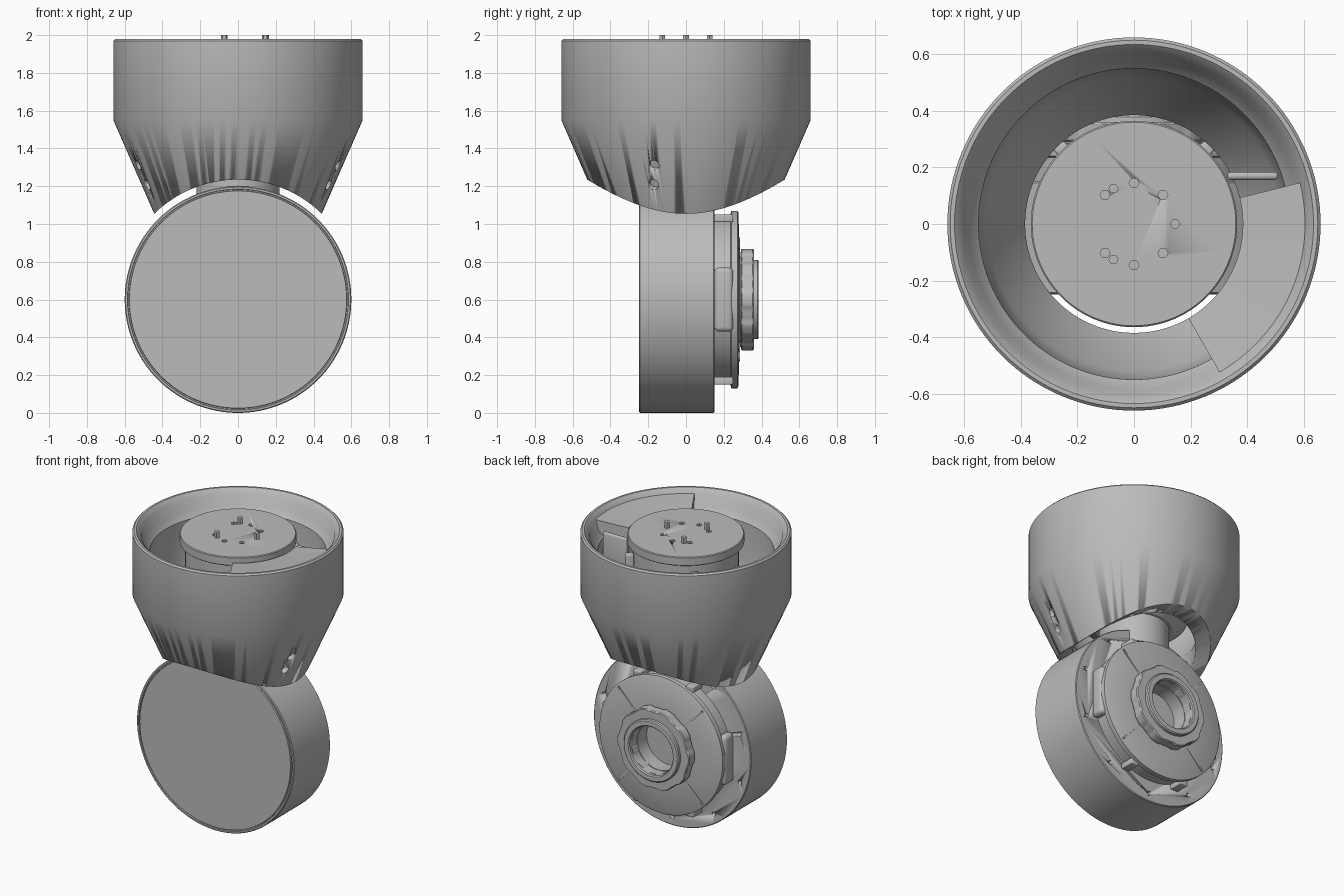
import bpy, bmesh
from math import cos, sin, pi, radians
from mathutils import Matrix, Vector

if "Cube" in bpy.data.objects:
    bpy.data.objects.remove(bpy.data.objects["Cube"])

grey = bpy.data.materials.new("plain grey")
grey.use_nodes = True
grey.diffuse_color = (0.5, 0.5, 0.5, 1)
grey.node_tree.nodes["Principled BSDF"].inputs["Base Color"].default_value = (0.5, 0.5, 0.5, 1)

AXLE = Vector((0, 0, 0.6))
TO_Y = Matrix.Translation(AXLE) @ Matrix.Rotation(-pi / 2, 4, 'X')  # lathe height becomes +y


def finish(bm, name, matrix=Matrix()):
    bmesh.ops.transform(bm, matrix=matrix, verts=bm.verts)
    bmesh.ops.recalc_face_normals(bm, faces=bm.faces)
    me = bpy.data.meshes.new(name)
    bm.to_mesh(me)
    bm.free()
    ob = bpy.data.objects.new(name, me)
    bpy.context.collection.objects.link(ob)
    me.materials.append(grey)
    bpy.ops.object.select_all(action='DESELECT')
    ob.select_set(True)
    bpy.context.view_layer.objects.active = ob
    bpy.ops.object.shade_smooth_by_angle(angle=radians(30))
    return ob


def lathe(name, profile, matrix=Matrix(), steps=96, ring=False, start=0, end=360, lobe=None):
    """Spin (radius, height) points; ring closes the section, lobe scales radius by angle."""
    bm = bmesh.new()
    full = end - start == 360
    count = steps if full else steps + 1
    rows = []
    for i in range(count):
        a = radians(start + (end - start) * i / steps)
        k = lobe(a) if lobe else 1
        rows.append([bm.verts.new((r * k * cos(a), r * k * sin(a), h)) for r, h in profile])
    n = len(profile)
    for i in range(steps):
        p, q = rows[i], rows[(i + 1) % count]
        for j in range(n if ring else n - 1):
            j2 = (j + 1) % n
            bm.faces.new((p[j], q[j], q[j2], p[j2]))
    if not full:
        bm.faces.new(rows[0])
        bm.faces.new(rows[-1])
    elif not ring:
        bm.faces.new([r[0] for r in rows])
        bm.faces.new([r[-1] for r in rows])
    return finish(bm, name, matrix)


def rod(name, radius, low, high, matrix=Matrix(), steps=64):
    return lathe(name, [(radius, low), (radius, high)], matrix, steps)


def block(name, size, location, bevel=0.0, turn=0.0):
    bm = bmesh.new()
    bmesh.ops.create_cube(bm, size=1, matrix=Matrix.Diagonal((*size, 1)))
    if bevel:
        bmesh.ops.bevel(bm, geom=bm.edges[:], offset=bevel, segments=3, profile=0.5, affect='EDGES')
    return finish(bm, name, Matrix.Translation(location) @ Matrix.Rotation(turn, 4, 'Z'))


def cut(target, cutter):
    cutter.hide_render = True
    mod = target.modifiers.new("cut", 'BOOLEAN')
    mod.operation = 'DIFFERENCE'
    mod.object = cutter
    mod.solver = 'EXACT'
    bpy.context.view_layer.objects.active = target
    bpy.ops.object.modifier_apply(modifier=mod.name)
    bpy.data.objects.remove(cutter)


# Upper cup: thick tapered shell with a saddle cut over the drum
cup = lathe("upper_cup", [
    (0.40, 1.0), (0.42, 1.0), (0.66, 1.55), (0.66, 1.97), (0.65, 1.98), (0.635, 1.98),
    (0.605, 1.95), (0.585, 1.88), (0.55, 1.84), (0.545, 1.58), (0.52, 1.47), (0.385, 1.24), (0.385, 1.0)],
    steps=128, ring=True)
cut(cup, rod("saddle_cutter", 0.635, -1, 1, TO_Y, 128))

# Paired screw recesses on both flanks of the cup
for side in (-1, 1):
    for x, z in ((0.53, 1.31), (0.475, 1.21)):
        direction = Vector((side * 0.88, -0.27, -0.4)).normalized()
        place = Matrix.Translation((side * x, -0.17, z)) @ direction.to_track_quat('Z', 'Y').to_matrix().to_4x4()
        cut(cup, rod("screw_cutter", 0.028, -0.03, 0.1, place, 24))

# Stop segment and its rounded rail inside the cup
lathe("stop_segment", [(0.385, 1.55), (0.56, 1.55), (0.61, 1.95), (0.385, 1.93)],
      steps=24, ring=True, start=-60, end=14)
block("stop_rail", (0.18, 0.028, 0.3), (0.42, 0.17, 1.75), 0.012)

# Central motor, neck and rotating disc
rod("neck", 0.22, 1.1, 1.45)
lathe("motor_body", [(0.24, 1.3), (0.33, 1.36), (0.33, 1.92)])
disc = lathe("rotor_disc", [(0.36, 1.9), (0.365, 1.905), (0.365, 1.955), (0.36, 1.96)])
for i in range(8):
    a = i * pi / 4 + pi / 4
    if i in (0, 1, 2, 4, 5, 6) and i not in (3, 7):
        spot = Matrix.Translation((0.145 * cos(a), 0.145 * sin(a), 1.96))
        cut(disc, rod("disc_hole_cutter", 0.018, -0.03, 0.03, spot, 6))
for i in range(3):
    a = i * 2 * pi / 3
    rod("disc_pin", 0.018, 0, 0.045,
        Matrix.Translation((0.145 * cos(a), 0.145 * sin(a), 1.955)), 6)
for side in (-1, 1):
    block("motor_clip", (0.05, 0.05, 0.5), (side * 0.25, 0.26, 1.6), 0.008, side * -0.75)

# Lower drum lying along y, with a fine seam around the front cover
drum = lathe("drum", [
    (0.575, -0.25), (0.577, -0.24), (0.583, -0.24), (0.585, -0.248), (0.595, -0.248), (0.6, -0.243),
    (0.6, 0.145), (0.595, 0.15)], TO_Y, 128)
for i in range(10):
    a = (i + 0.5) * pi / 5
    spot = TO_Y @ Matrix.Translation((0.54 * cos(a), 0.54 * sin(a), 0.15))
    cut(drum, rod("drum_hole_cutter", 0.014, -0.03, 0.03, spot, 16))

# Rear flange with lip, hub and open bore
lathe("rear_flange", [
    (0.16, 0.14), (0.45, 0.14), (0.45, 0.235), (0.47, 0.24), (0.47, 0.272), (0.46, 0.277),
    (0.25, 0.285), (0.25, 0.30), (0.16, 0.30)], TO_Y, ring=True)
lathe("scalloped_hub", [(0.165, 0.29), (0.265, 0.29), (0.27, 0.297), (0.27, 0.353), (0.265, 0.36), (0.165, 0.36)],
      TO_Y, 120, True, lobe=lambda a: 1 + 0.018 * max(-1, min(1, 3 * cos(10 * a))))
lathe("hub_collar", [(0.165, 0.15), (0.21, 0.15), (0.21, 0.378), (0.203, 0.385), (0.172, 0.385), (0.165, 0.378)],
      TO_Y, ring=True)
rod("bore_floor", 0.17, 0.14, 0.2, TO_Y)

# Rounded side pads and small lugs between drum and flange
for side in (-1, 1):
    block("side_pad", (0.06, 0.1, 0.34), (side * 0.445, 0.2, 0.6), 0.025)
    for up in (-1, 1):
        block("flange_lug", (0.06, 0.1, 0.04), (side * 0.2, 0.2, 0.6 + up * 0.43), 0.006)

# Low radial ribs on the flange face
for i in range(4):
    turn = Matrix.Rotation(radians(45 + 90 * i), 4, 'Z')
    bm = bmesh.new()
    bmesh.ops.create_cube(bm, size=1, matrix=Matrix.Translation((0.36, 0, 0.278)) @ Matrix.Diagonal((0.19, 0.012, 0.014, 1)))
    finish(bm, "flange_rib", TO_Y @ turn)
